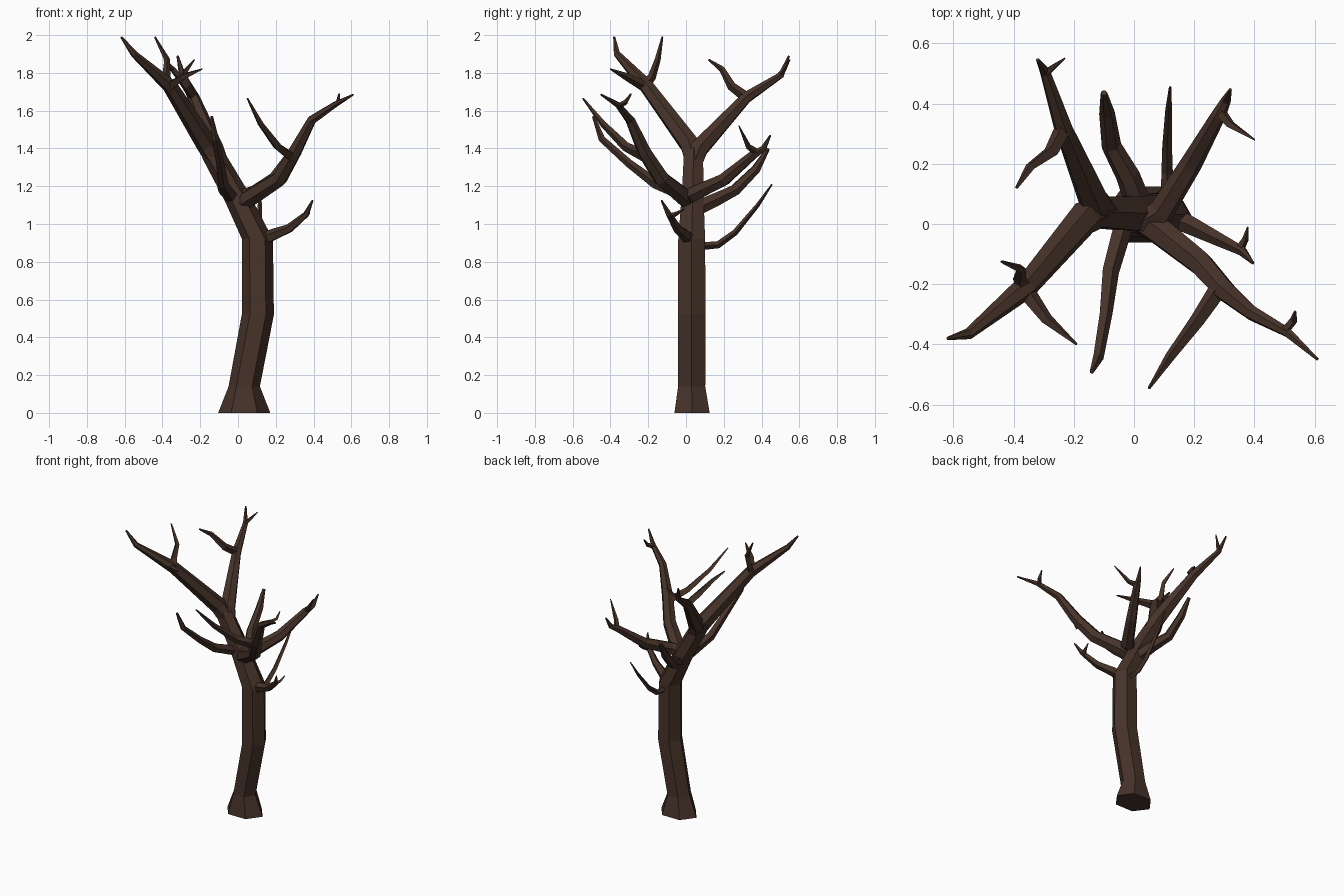
import bpy, bmesh
from math import cos, sin, pi
from mathutils import Vector

bark = bpy.data.materials.new("bark")
bark.diffuse_color = (0.062, 0.033, 0.022, 1)


def limb(name, pts, sides=6, flat=0, squash=1.0):
    """Tapered faceted tube; pts are (x, y, z, radius), first `flat` rings stay horizontal."""
    bm = bmesh.new()
    P = [Vector(p[:3]) for p in pts]
    rings, u = [], Vector((1, 0, 0))
    for i, c in enumerate(P):
        t = Vector((0, 0, 0))
        if i > 0:
            t += (c - P[i - 1]).normalized()
        if i < len(P) - 1:
            t += (P[i + 1] - c).normalized()
        t = Vector((0, 0, 1)) if i < flat else t.normalized()
        u = (u - t * u.dot(t)).normalized()
        v = t.cross(u)
        r = pts[i][3]
        k = squash if i == 0 else 1.0
        rings.append([bm.verts.new(c + u * r * cos(2 * pi * j / sides)
                                   + v * r * k * sin(2 * pi * j / sides)) for j in range(sides)])
    for a, b in zip(rings, rings[1:]):
        for j in range(sides):
            n = (j + 1) % sides
            bm.faces.new((a[j], a[n], b[n], b[j]))
    bm.faces.new(rings[0][::-1])
    bm.faces.new(rings[-1])
    bmesh.ops.recalc_face_normals(bm, faces=bm.faces)
    me = bpy.data.meshes.new(name)
    bm.to_mesh(me)
    bm.free()
    me.materials.append(bark)
    bpy.context.collection.objects.link(bpy.data.objects.new(name, me))


# Trunk with flared foot, leaning left at the top
limb("trunk", [(0.033, 0.032, 0, 0.138), (0.033, 0.03, 0.14, 0.083), (0.105, 0.03, 0.52, 0.085),
               (0.103, 0.03, 0.92, 0.082), (-0.01, 0.035, 1.15, 0.066), (-0.14, 0.04, 1.38, 0.058)],
     flat=4, squash=0.78)

# Main limbs
limb("left_front_limb", [(-0.10, 0.045, 1.31, 0.05), (-0.165, 0.02, 1.42, 0.056), (-0.36, -0.21, 1.73, 0.04),
                         (-0.55, -0.365, 1.90, 0.019), (-0.618, -0.38, 1.99, 0.006)])
limb("left_back_limb", [(-0.09, 0.03, 1.29, 0.05), (-0.13, 0.07, 1.40, 0.054), (-0.235, 0.32, 1.67, 0.032),
                        (-0.295, 0.505, 1.79, 0.018), (-0.32, 0.545, 1.89, 0.006)])
limb("right_front_limb", [(0.0, 0.03, 1.10, 0.045), (0.08, -0.02, 1.15, 0.05), (0.22, -0.13, 1.24, 0.044),
                          (0.30, -0.22, 1.38, 0.038), (0.39, -0.295, 1.55, 0.026),
                          (0.51, -0.36, 1.63, 0.017), (0.61, -0.45, 1.685, 0.005)])
limb("right_back_limb", [(0.02, 0.0, 1.14, 0.04), (0.09, 0.04, 1.16, 0.045), (0.19, 0.20, 1.235, 0.037),
                         (0.28, 0.36, 1.37, 0.025), (0.305, 0.41, 1.40, 0.017), (0.32, 0.447, 1.47, 0.005)])

# Medium branches off the trunk
limb("front_branch", [(-0.03, 0.02, 1.14, 0.035), (-0.08, -0.16, 1.215, 0.03), (-0.095, -0.30, 1.32, 0.023),
                      (-0.12, -0.445, 1.45, 0.019), (-0.14, -0.49, 1.57, 0.008)], 5)
limb("back_branch", [(0.02, 0.05, 1.08, 0.045), (-0.02, 0.16, 1.13, 0.04), (-0.075, 0.26, 1.18, 0.033),
                     (-0.09, 0.37, 1.29, 0.026), (-0.10, 0.435, 1.40, 0.011)], 6)
limb("low_right_branch", [(0.12, 0.02, 0.91, 0.035), (0.18, 0.0, 0.94, 0.033), (0.27, -0.045, 0.975, 0.025),
                          (0.36, -0.09, 1.05, 0.017), (0.395, -0.13, 1.125, 0.005)], 5)
limb("low_back_branch", [(0.11, 0.05, 0.88, 0.022), (0.11, 0.17, 0.89, 0.019), (0.11, 0.26, 0.955, 0.016),
                         (0.115, 0.38, 1.10, 0.011), (0.12, 0.455, 1.21, 0.004)], 4)

# Twigs
twigs = {
    "left_front_twig_upper": [(-0.36, -0.22, 1.73, 0.03), (-0.38, -0.18, 1.78, 0.022),
                              (-0.375, -0.15, 1.87, 0.016), (-0.44, -0.125, 1.99, 0.005)],
    "left_front_twig_side": [(-0.36, -0.22, 1.73, 0.03), (-0.29, -0.315, 1.78, 0.02), (-0.19, -0.40, 1.82, 0.004)],
    "left_back_twig_lower": [(-0.235, 0.32, 1.67, 0.028), (-0.275, 0.24, 1.73, 0.024),
                             (-0.345, 0.19, 1.82, 0.016), (-0.39, 0.12, 1.87, 0.005)],
    "left_back_twig_tip": [(-0.295, 0.50, 1.79, 0.016), (-0.27, 0.52, 1.82, 0.012), (-0.23, 0.55, 1.87, 0.003)],
    "right_front_twig_long": [(0.29, -0.20, 1.35, 0.032), (0.21, -0.32, 1.41, 0.025),
                              (0.12, -0.44, 1.53, 0.017), (0.05, -0.545, 1.665, 0.005)],
    "right_front_twig_tip": [(0.50, -0.355, 1.625, 0.016), (0.53, -0.32, 1.645, 0.013), (0.535, -0.29, 1.69, 0.004)],
    "right_back_twig": [(0.28, 0.38, 1.375, 0.02), (0.32, 0.33, 1.41, 0.015), (0.40, 0.28, 1.52, 0.003)],
    "low_right_twig": [(0.35, -0.085, 1.04, 0.016), (0.37, -0.05, 1.055, 0.011), (0.378, -0.01, 1.08, 0.003)],
}
for name, pts in twigs.items():
    limb(name, pts, 4)
